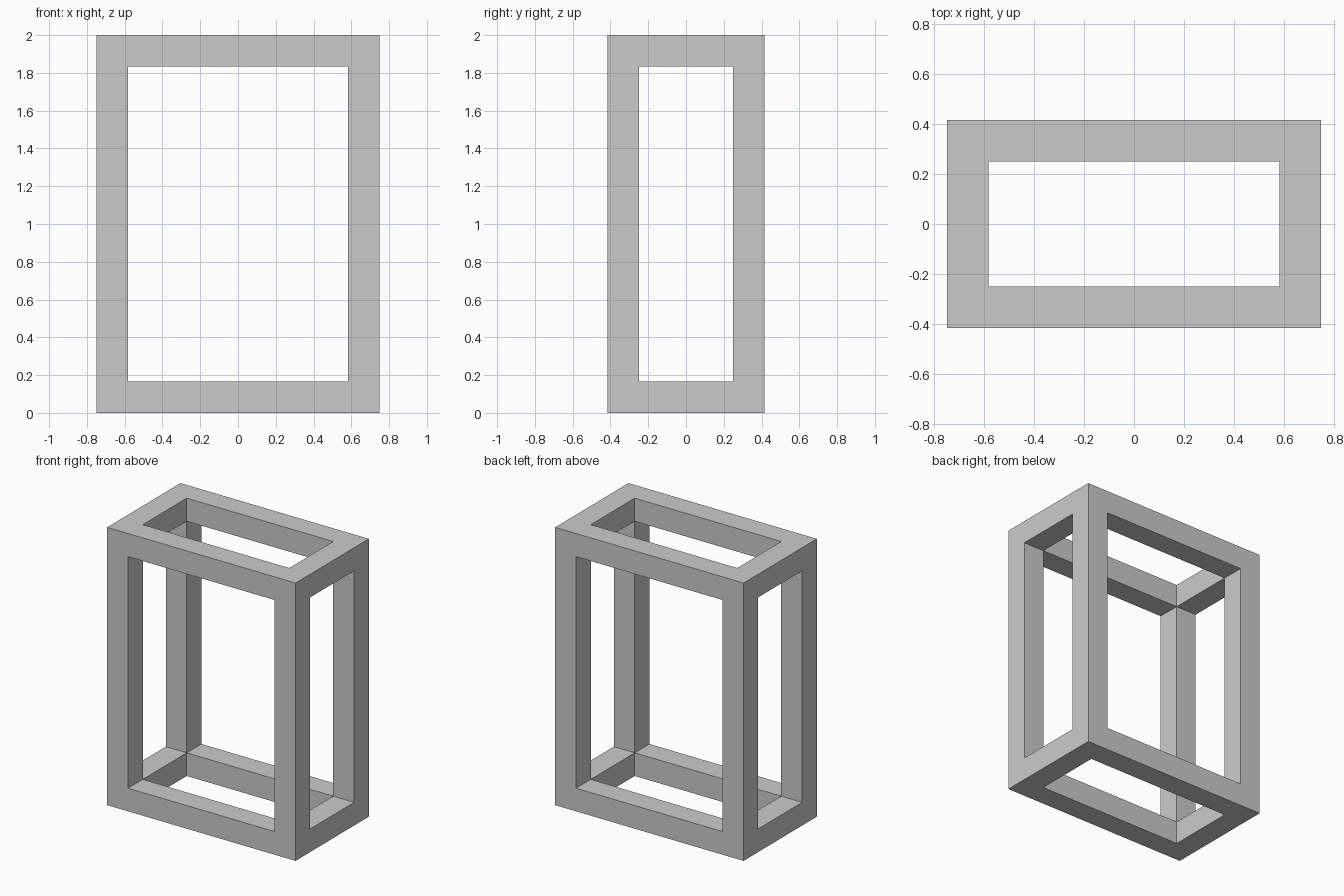
import bpy, bmesh
from itertools import product
from mathutils import Vector

if "Cube" in bpy.data.objects:
    bpy.data.objects.remove(bpy.data.objects["Cube"])

BAR = 1 / 6                      # square bar thickness
X, Y, H = 0.75, 2.5 / 6, 2.0     # half width, half depth, height

# Grid lines per axis: outer edge, inner edge, inner edge, outer edge
LINES = [
    (-X, -X + BAR, X - BAR, X),
    (-Y, -Y + BAR, Y - BAR, Y),
    (0, BAR, H - BAR, H),
]


def solid(cell):
    """A cell belongs to a bar or corner if it is outermost on two or more axes."""
    return all(0 <= i <= 2 for i in cell) and sum(i != 1 for i in cell) >= 2


# Open box frame: one watertight skin around the twelve bars
bm = bmesh.new()
verts = {}


def vert(idx):
    if idx not in verts:
        verts[idx] = bm.verts.new([LINES[a][idx[a]] for a in range(3)])
    return verts[idx]


for cell in product(range(3), repeat=3):
    if not solid(cell):
        continue
    for axis, side in product(range(3), (0, 1)):
        neighbour = list(cell)
        neighbour[axis] += 2 * side - 1
        if solid(neighbour):
            continue
        u, v = (axis + 1) % 3, (axis + 2) % 3
        ring = []
        for du, dv in ((0, 0), (1, 0), (1, 1), (0, 1)):
            idx = list(cell)
            idx[axis] += side
            idx[u] += du
            idx[v] += dv
            ring.append(vert(tuple(idx)))
        bm.faces.new(ring if side else ring[::-1])

mesh = bpy.data.meshes.new("box_frame")
bm.to_mesh(mesh)
bm.free()
frame = bpy.data.objects.new("box_frame", mesh)
bpy.context.collection.objects.link(frame)
